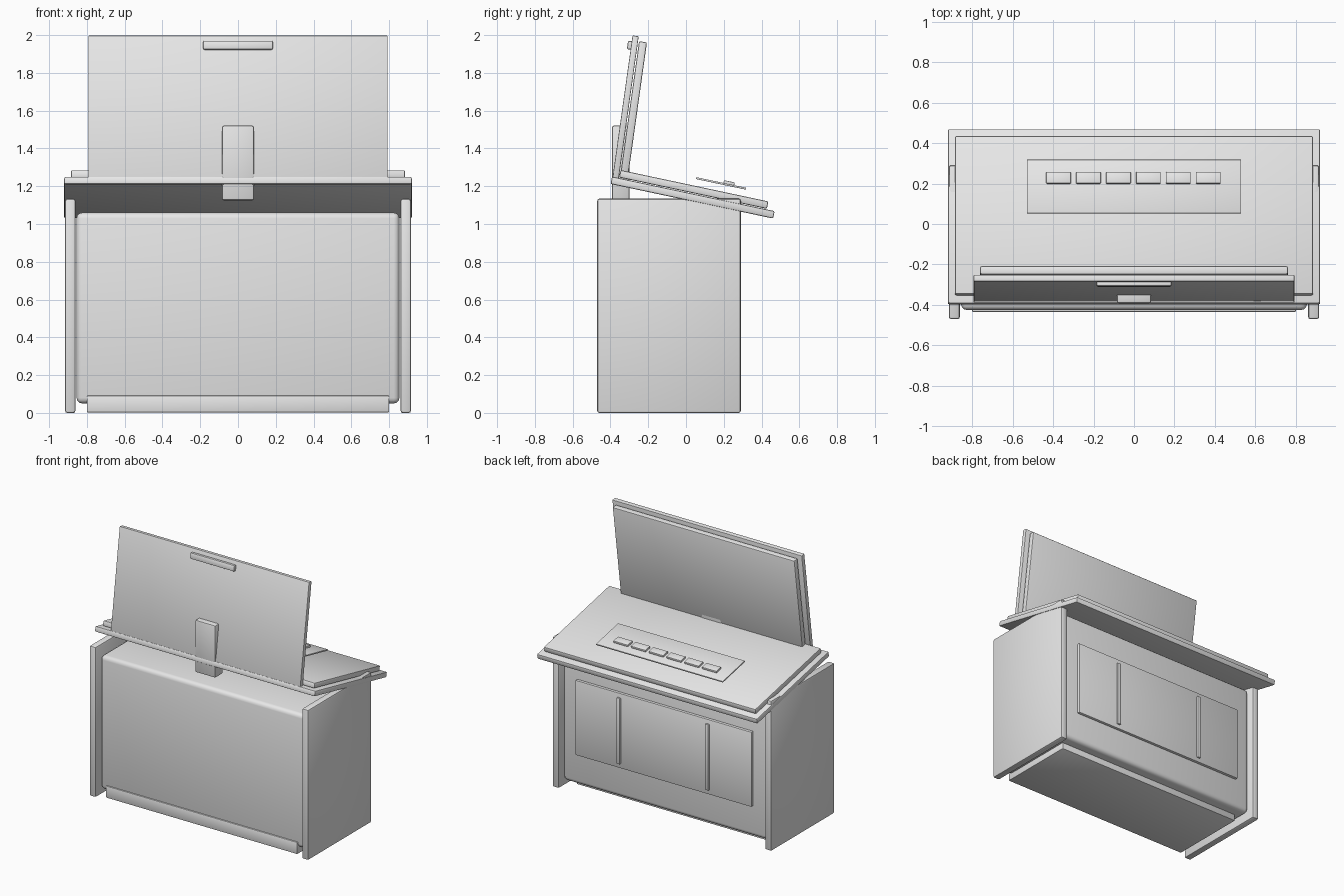
import bpy
from math import radians

default_cube = bpy.data.objects.get("Cube")
if default_cube:
    bpy.data.objects.remove(default_cube, do_unlink=True)

grey = bpy.data.materials.new("light_grey")
grey.use_nodes = True
colour = (0.8, 0.8, 0.8, 1)
grey.diffuse_color = colour
grey.node_tree.nodes["Principled BSDF"].inputs["Base Color"].default_value = colour


def slab(name, centre, size, tilt=0, bevel=0.008, segments=2):
    """Box with rounded edges, tilted about the x axis."""
    bpy.ops.mesh.primitive_cube_add(size=1, location=centre)
    ob = bpy.context.object
    ob.name = name
    ob.scale = size
    bpy.ops.object.transform_apply(location=False, rotation=False, scale=True)
    ob.rotation_euler.x = radians(tilt)
    ob.data.materials.append(grey)
    if bevel:
        mod = ob.modifiers.new("rounded_edges", "BEVEL")
        mod.width = bevel
        mod.segments = segments
        bpy.ops.object.modifier_apply(modifier=mod.name)
    bpy.ops.object.shade_smooth_by_angle(angle=radians(35))
    return ob


DESK_TILT = -12
SCREEN_TILT = -8

# Cabinet
slab("cabinet_body", (0, -0.088, 0.555), (1.71, 0.675, 1.01), bevel=0.03, segments=3)
slab("plinth", (0, -0.135, 0.047), (1.6, 0.6, 0.09), bevel=0.006)
for side, label in ((1, "left"), (-1, "right")):
    slab(label + "_side_panel", (side * 0.888, -0.09, 0.567), (0.055, 0.76, 1.135), bevel=0.012)

# Access panel with trim strips on the back
slab("back_panel", (0, 0.255, 0.562), (1.47, 0.03, 0.565), bevel=0.004)
for side, label in ((1, "left"), (-1, "right")):
    slab(label + "_back_strip", (side * 0.37, 0.272, 0.562), (0.028, 0.022, 0.5), bevel=0.005)

# Sloping desk
slab("desk_base", (0, 0.035, 1.14), (1.84, 0.88, 0.04), DESK_TILT)
slab("desk_top", (0, 0.041, 1.183), (1.77, 0.8, 0.04), DESK_TILT)

# Control plate and its row of buttons
slab("control_plate", (0, 0.185, 1.215), (1.06, 0.27, 0.01), DESK_TILT, bevel=0.002)
for i in range(6):
    slab("button_%d" % (i + 1), ((i - 2.5) * 0.148 - 0.003, 0.228, 1.217),
         (0.122, 0.058, 0.018), DESK_TILT, bevel=0.004)

# Leaning screen with its support post and rear handle
slab("screen_back", (0, -0.322, 1.602), (1.585, 0.033, 0.795), SCREEN_TILT, bevel=0.005)
slab("screen_front", (0, -0.277, 1.613), (1.52, 0.042, 0.71), SCREEN_TILT)
slab("support_post", (0, -0.346, 1.323), (0.17, 0.092, 0.395), bevel=0.01)
slab("screen_handle", (0, -0.296, 1.946), (0.37, 0.028, 0.046), SCREEN_TILT)
